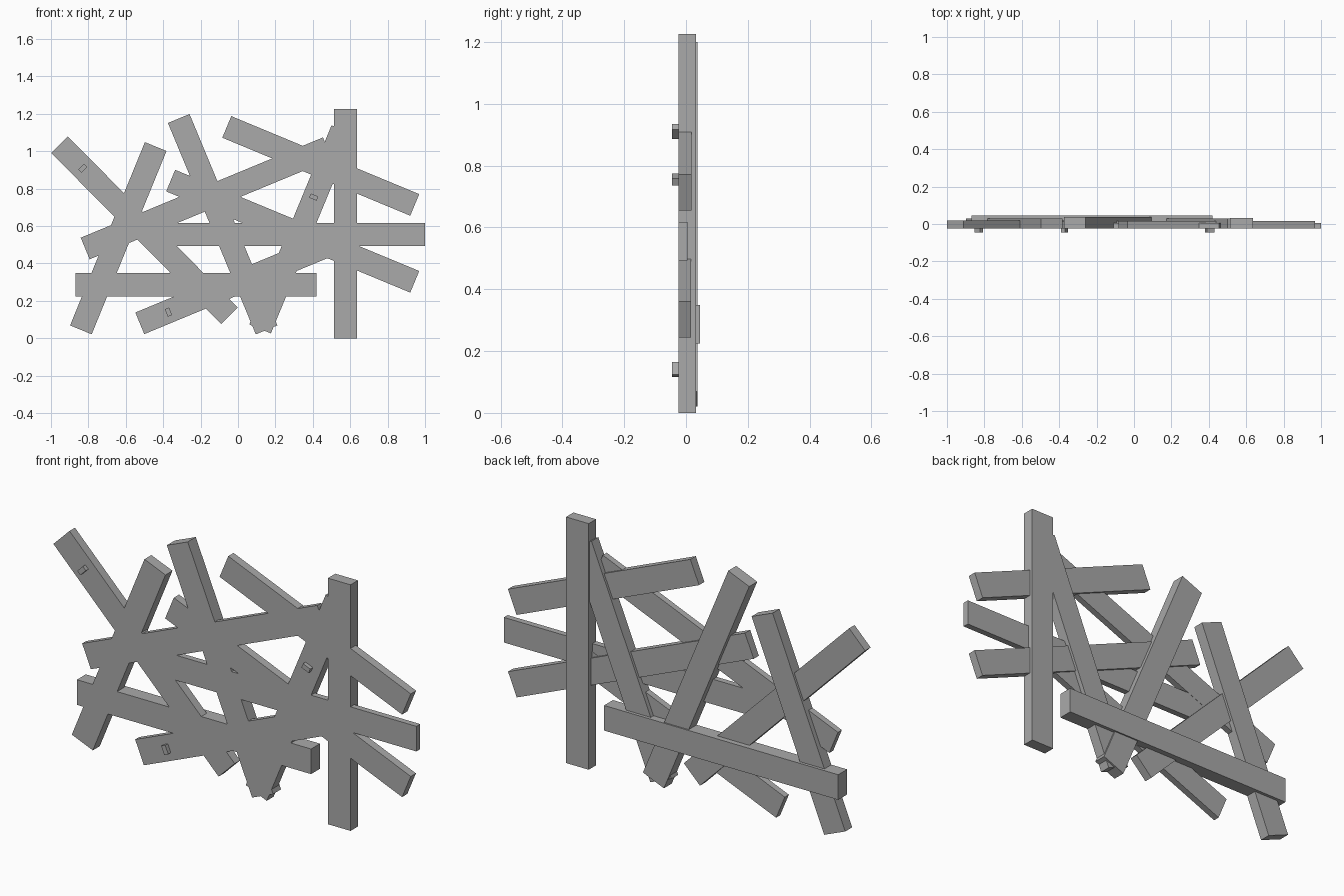
import bpy
import math
from mathutils import Matrix, Vector

cube = bpy.data.objects.get("Cube")
if cube:
    bpy.data.objects.remove(cube, do_unlink=True)

grey = bpy.data.materials.new("plain_grey")
grey.use_nodes = True
colour = (0.4, 0.4, 0.4, 1)
grey.diffuse_color = colour
grey.node_tree.nodes["Principled BSDF"].inputs["Base Color"].default_value = colour

FRONT = -0.025
WIDTH = 0.125


def bar(name, start, end, width, y0, y1):
    """Rectangular bar between two (x, z) points, from depth y0 to y1."""
    a, b = Vector(start), Vector(end)
    d, mid = b - a, (a + b) / 2
    bpy.ops.mesh.primitive_cube_add(size=1)
    ob = bpy.context.object
    ob.name = name
    turn = Matrix.Rotation(-math.atan2(d.y, d.x), 4, 'Y')
    size = Matrix.Diagonal((d.length, y1 - y0, width, 1))
    ob.data.transform(turn @ size)
    ob.location = (mid.x, (y0 + y1) / 2, mid.y)
    ob.data.materials.append(grey)


# Planks: flush at the front, each stepped to its own depth at the back
planks = [
    ("upright_plank", (0.575, 0), (0.575, 1.225), 0.033),
    ("middle_level_plank", (-0.46, 0.555), (1.0, 0.555), 0.005),
    ("lower_level_plank", (-0.87, 0.287), (0.42, 0.287), 0.045),
    ("left_falling_plank", (-0.955, 1.035), (-0.045, 0.12), 0.018),
    ("left_steep_plank", (-0.44, 1.025), (-0.84, 0.045), 0.03),
    ("centre_steep_plank", (-0.317, 1.175), (0.153, 0.045), 0.038),
    ("right_steep_plank", (0.558, 1.115), (0.118, 0.05), 0.029),
    ("upper_falling_plank", (-0.06, 1.13), (0.945, 0.713), 0.017),
    ("lower_falling_plank", (-0.36, 0.843), (0.945, 0.302), 0.016),
    ("upper_rising_plank", (-0.817, 0.48), (0.478, 1.016), 0.006),
    ("lower_rising_plank", (-0.525, 0.08), (0.585, 0.54), 0.007),
]
for name, start, end, back in planks:
    bar(name, start, end, WIDTH, FRONT, back)

# Small pegs on the front, each set across its plank
pegs = [("left_peg", (-0.83, 0.91), 45),
        ("right_peg", (0.405, 0.755), -22.5),
        ("lower_peg", (-0.372, 0.14), -67.5)]
for name, (x, z), angle in pegs:
    r = math.radians(angle)
    dx, dz = 0.0215 * math.cos(r), 0.0215 * math.sin(r)
    bar(name, (x - dx, z - dz), (x + dx, z + dz), 0.024, -0.045, FRONT)
